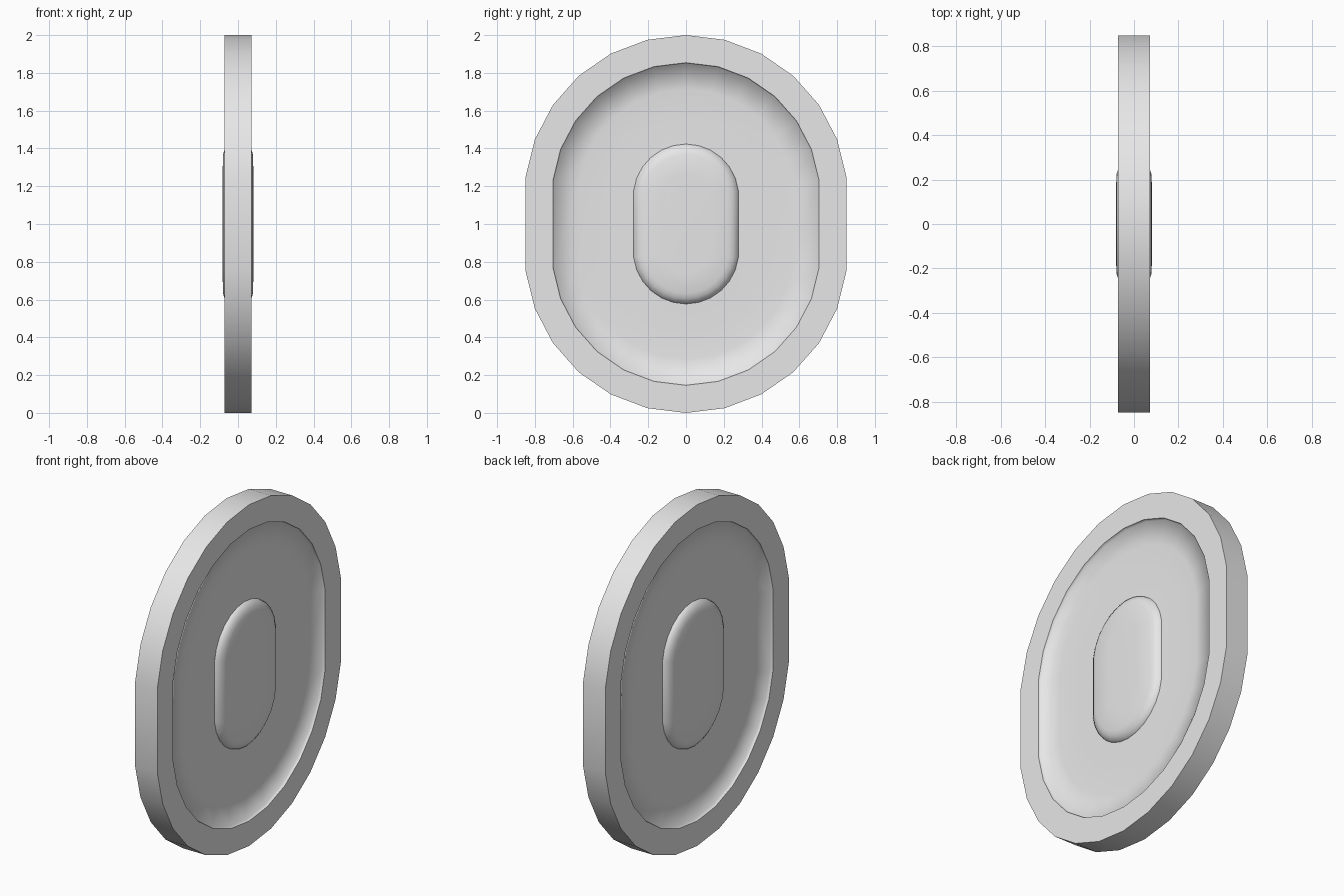
import bpy
import bmesh
import math

if "Cube" in bpy.data.objects:
    bpy.data.objects.remove(bpy.data.objects["Cube"], do_unlink=True)

SEGMENTS = 26
STRETCH = 0.144   # vertical shift of the two half circles
HALF = 0.072      # half thickness of the rim

grey = bpy.data.materials.new("light_grey")
grey.use_nodes = True
grey.diffuse_color = (0.8, 0.8, 0.8, 1)
grey.node_tree.nodes["Principled BSDF"].inputs["Base Color"].default_value = (0.8, 0.8, 0.8, 1)


def loft(name, profile, cap=False, mirror=False, angle=math.pi):
    """Sweep (radius, x) points around the stretched oval."""
    bm = bmesh.new()
    rings = []
    for radius, x in profile:
        ring = []
        for i in range(SEGMENTS):
            t = math.tau * i / SEGMENTS
            z = radius * math.cos(t)
            shift = 0 if abs(z) < 1e-6 else math.copysign(STRETCH, z)
            ring.append(bm.verts.new((x, radius * math.sin(t), 1 + z + shift)))
        rings.append(ring)
    for outer, inner in zip(rings, rings[1:]):
        for i in range(SEGMENTS):
            j = (i + 1) % SEGMENTS
            bm.faces.new((outer[i], inner[i], inner[j], outer[j]))
    if cap:
        bm.faces.new(rings[-1][::-1])
    mesh = bpy.data.meshes.new(name)
    bm.to_mesh(mesh)
    bm.free()
    mesh.materials.append(grey)
    obj = bpy.data.objects.new(name, mesh)
    bpy.context.collection.objects.link(obj)
    bpy.ops.object.select_all(action="DESELECT")
    obj.select_set(True)
    bpy.context.view_layer.objects.active = obj
    if angle < math.pi:
        bpy.ops.object.shade_smooth_by_angle(angle=angle)
    else:
        bpy.ops.object.shade_smooth()
    if mirror:
        mod = obj.modifiers.new("Mirror", "MIRROR")
        mod.use_mirror_merge = False
    return obj


# Flat outer rim
loft("rim", [(0.71, -HALF), (0.856, -HALF), (0.856, HALF), (0.71, HALF)],
     angle=math.radians(30))

# Shallow dish with a small lip, on both sides
loft("dish", [(0.71, HALF), (0.705, 0.055), (0.57, 0.043), (0.43, 0.040), (0.27, 0.042)],
     mirror=True)

# Rounded centre boss, on both sides
loft("boss", [(0.28, 0.040), (0.275, 0.055), (0.25, 0.071), (0.225, 0.079), (0.12, 0.082)],
     cap=True, mirror=True)
